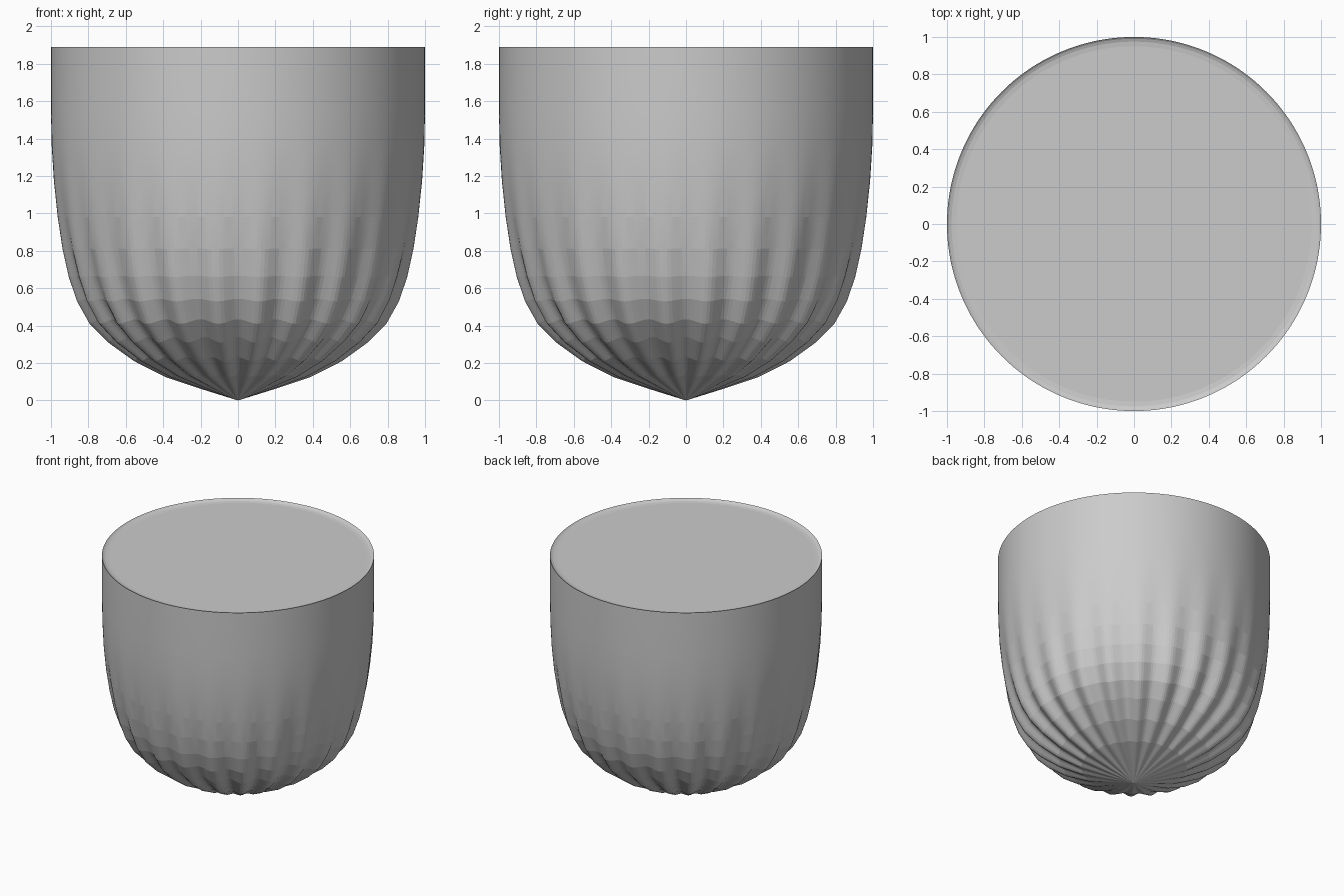
import bpy, bmesh, math

if "Cube" in bpy.data.objects:
    bpy.data.objects.remove(bpy.data.objects["Cube"])

SEGS = 288
FLUTES = 24

# Outer profile: radius, height, flute depth
profile = [(0.20, 0.062, 0.004), (0.39, 0.125, 0.012), (0.56, 0.21, 0.025),
           (0.70, 0.31, 0.038), (0.80, 0.41, 0.040), (0.868, 0.53, 0.034),
           (0.912, 0.66, 0.026), (0.945, 0.81, 0.018), (0.970, 0.98, 0.010),
           (0.988, 1.17, 0.004), (0.997, 1.36, 0.001), (1.0, 1.55, 0), (1.0, 1.89, 0),
           # shallow recessed top
           (0.99, 1.882, 0), (0.975, 1.876, 0), (0.95, 1.873, 0)]

bm = bmesh.new()


def ring(i):
    r, z, d = profile[i]
    # Flutes are pressed in along the profile normal
    r0, z0, _ = profile[i - 1] if i else (0, 0, 0)
    r1, z1, _ = profile[min(i + 1, len(profile) - 1)]
    n = math.hypot(r1 - r0, z1 - z0)
    nr, nz = (z1 - z0) / n, -(r1 - r0) / n
    verts = []
    for k in range(SEGS):
        a = 2 * math.pi * k / SEGS
        f = d * (0.5 + 0.5 * math.cos(FLUTES * a))
        rr = r - nr * f
        verts.append(bm.verts.new((rr * math.cos(a), rr * math.sin(a), z - nz * f)))
    return verts


# Fluted wall
rings = [ring(i) for i in range(len(profile))]
for lo, hi in zip(rings, rings[1:]):
    for k in range(SEGS):
        j = (k + 1) % SEGS
        bm.faces.new((lo[k], lo[j], hi[j], hi[k]))

# Pointed base and flat top
tip = bm.verts.new((0, 0, 0))
for k in range(SEGS):
    bm.faces.new((tip, rings[0][(k + 1) % SEGS], rings[0][k]))
bm.faces.new(rings[-1])
bmesh.ops.recalc_face_normals(bm, faces=bm.faces[:])

mesh = bpy.data.meshes.new("fluted_bowl")
bm.to_mesh(mesh)
bm.free()
bowl = bpy.data.objects.new("fluted_bowl", mesh)
bpy.context.collection.objects.link(bowl)
bpy.context.view_layer.objects.active = bowl
bowl.select_set(True)
bpy.ops.object.shade_smooth_by_angle(angle=math.radians(5))
